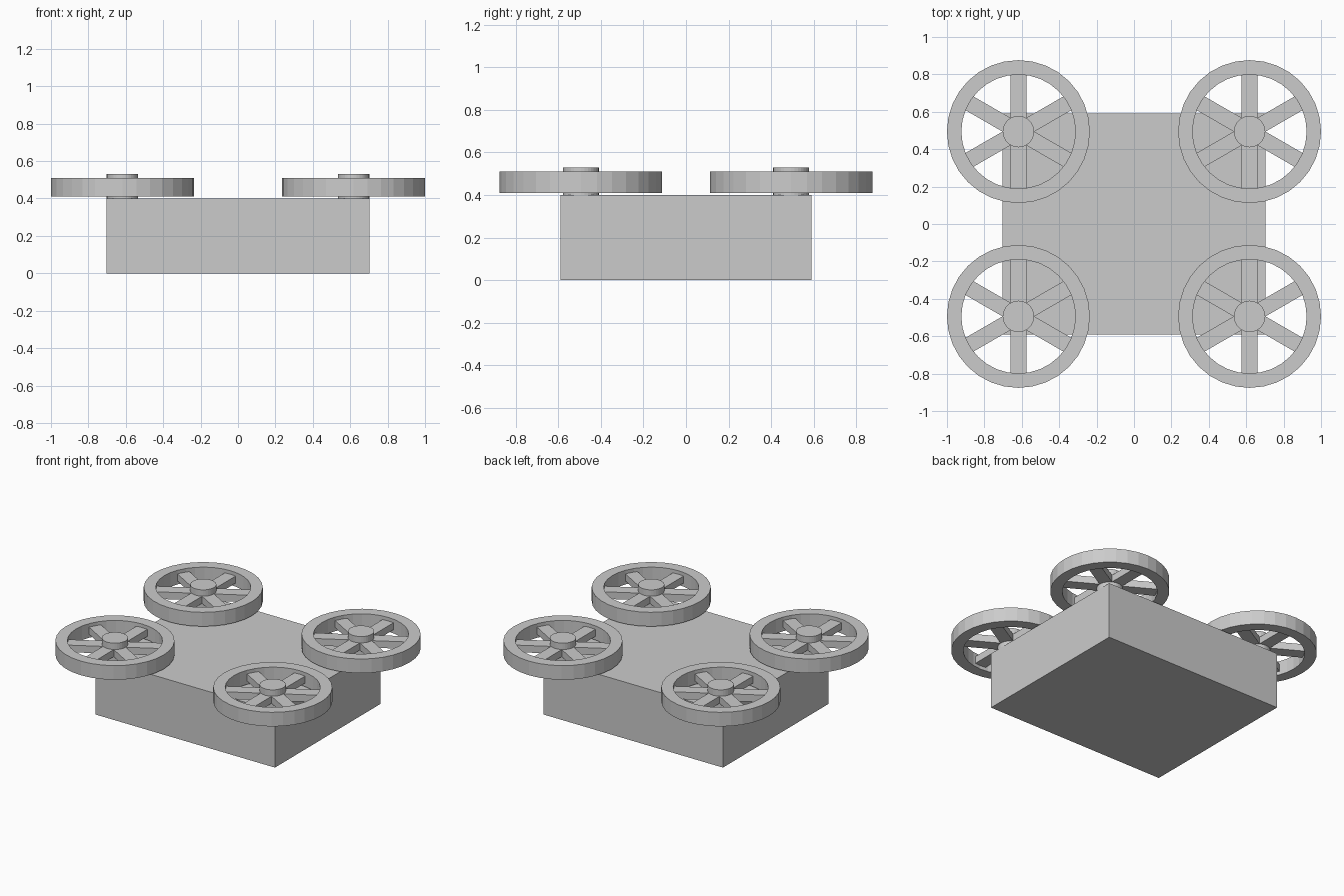
import bpy
import bmesh
from math import cos, sin, pi
from mathutils import Matrix, Vector

SEGMENTS = 32
RIM_OUTER, RIM_INNER = 0.382, 0.305
WHEEL_X, WHEEL_Y = 0.618, 0.494

cube = bpy.data.objects.get("Cube")
if cube:
    bpy.data.objects.remove(cube, do_unlink=True)


def add_object(name, bm, location=(0, 0, 0)):
    bmesh.ops.recalc_face_normals(bm, faces=bm.faces)
    mesh = bpy.data.meshes.new(name)
    bm.to_mesh(mesh)
    bm.free()
    obj = bpy.data.objects.new(name, mesh)
    obj.location = location
    bpy.context.collection.objects.link(obj)
    return obj


def add_box(bm, size, centre, turn=0.0):
    matrix = (Matrix.Rotation(turn, 4, 'Z') @ Matrix.Translation(centre)
              @ Matrix.Diagonal((*size, 1)))
    bmesh.ops.create_cube(bm, size=1, matrix=matrix)


def make_rim(name, location, bottom, top):
    # Rectangular section swept round the wheel axis
    section = [(RIM_OUTER, bottom), (RIM_OUTER, top),
               (RIM_INNER, top), (RIM_INNER, bottom)]
    bm = bmesh.new()
    loops = []
    for i in range(SEGMENTS):
        a = 2 * pi * i / SEGMENTS
        loops.append([bm.verts.new((r * cos(a), r * sin(a), z)) for r, z in section])
    for i, here in enumerate(loops):
        after = loops[(i + 1) % SEGMENTS]
        for j in range(4):
            k = (j + 1) % 4
            bm.faces.new((here[j], after[j], after[k], here[k]))
    return add_object(name, bm, location)


def make_hub(name, location, bottom, top):
    bm = bmesh.new()
    bmesh.ops.create_cone(bm, cap_ends=True, segments=SEGMENTS,
                          radius1=0.084, radius2=0.084, depth=top - bottom,
                          matrix=Matrix.Translation((0, 0, (bottom + top) / 2)))
    return add_object(name, bm, location)


def make_spokes(name, location, z):
    # Six bars whose outer ends are buried in the rim
    bm = bmesh.new()
    length = RIM_INNER + 0.02
    for i in range(6):
        add_box(bm, (length, 0.085, 0.05), Vector((length / 2, 0, z)),
                pi / 6 + i * pi / 3)
    return add_object(name, bm, location)


# Body block
bm = bmesh.new()
add_box(bm, (1.405, 1.18, 0.4), Vector((0, 0, 0.2)))
add_object("body", bm)

# Four flat-lying wheels at the corners
for end, sy in (("front", -1), ("back", 1)):
    for side, sx in (("left", 1), ("right", -1)):
        place = (sx * WHEEL_X, sy * WHEEL_Y, 0)
        label = f"{end}_{side}_wheel"
        make_rim(label + "_rim", place, 0.41, 0.51)
        make_hub(label + "_hub", place, 0.395, 0.53)
        make_spokes(label + "_spokes", place, 0.46)
